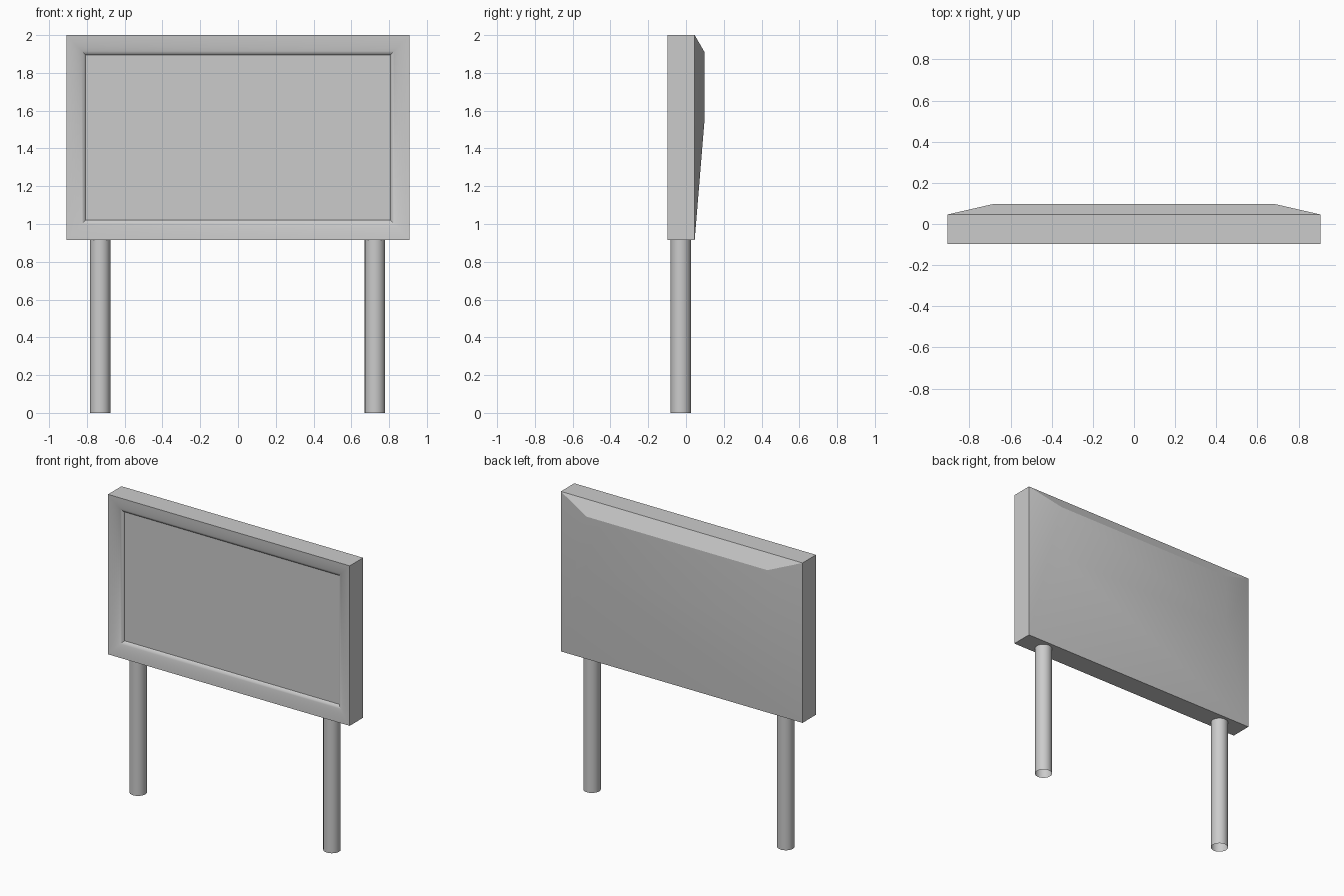
import bpy, bmesh, math

cube = bpy.data.objects.get("Cube")
if cube:
    bpy.data.objects.remove(cube, do_unlink=True)

grey = bpy.data.materials.new("light grey")
grey.use_nodes = True
grey.diffuse_color = (0.6, 0.6, 0.6, 1)
grey.node_tree.nodes["Principled BSDF"].inputs["Base Color"].default_value = (0.6, 0.6, 0.6, 1)

HALF_W, BOTTOM, TOP = 0.907, 0.915, 2.0
FRONT, BACK, BULGE = -0.098, 0.046, 0.098
BORDER_X, BORDER_Z, RECESS = 0.1, 0.105, 0.035


def rect(y, dx=0.0, dz=0.0):
    """Rectangle of the sign outline, inset by dx and dz, at depth y."""
    x, lo, hi = HALF_W - dx, BOTTOM + dz, TOP - dz
    return [(-x, y, lo), (x, y, lo), (x, y, hi), (-x, y, hi)]


def loft(name, loops, cap_last=False):
    """Bridge successive four-cornered loops into a skin."""
    bm = bmesh.new()
    rings = [[bm.verts.new(p) for p in loop] for loop in loops]
    for a, b in zip(rings, rings[1:]):
        for i in range(4):
            j = (i + 1) % 4
            bm.faces.new((a[i], a[j], b[j], b[i]))
    if cap_last:
        bm.faces.new(rings[-1])
    return finish(name, bm)


def finish(name, bm):
    mesh = bpy.data.meshes.new(name)
    bm.to_mesh(mesh)
    bm.free()
    mesh.materials.append(grey)
    obj = bpy.data.objects.new(name, mesh)
    bpy.context.collection.objects.link(obj)
    bpy.ops.object.select_all(action="DESELECT")
    obj.select_set(True)
    bpy.context.view_layer.objects.active = obj
    bpy.ops.object.shade_smooth_by_angle(angle=math.radians(30))
    return obj


# Frame: outer sides, then a rounded border dropping to the recessed panel
STEPS = 10
loops = [rect(BACK)]
for i in range(STEPS + 1):
    a = math.pi / 2 * i / STEPS
    t = math.sin(a)
    drop = RECESS * (0.75 * (1 - math.cos(a)) + 0.25 * t)
    loops.append(rect(FRONT + drop, BORDER_X * t, BORDER_Z * t))
loft("frame", loops)

# Flat display panel
bm = bmesh.new()
bm.faces.new([bm.verts.new(p) for p in rect(FRONT + RECESS, BORDER_X, BORDER_Z)])
finish("display_panel", bm)

# Back housing: sloped sides rising to a raised flat band
RIDGE_X, RIDGE_LOW, RIDGE_HIGH = 0.68, 1.55, 1.91
ridge = [(-RIDGE_X, BULGE, RIDGE_LOW), (RIDGE_X, BULGE, RIDGE_LOW),
         (RIDGE_X, BULGE, RIDGE_HIGH), (-RIDGE_X, BULGE, RIDGE_HIGH)]
housing = loft("back_housing", [rect(BACK), ridge], cap_last=True)
housing.data.flip_normals()

# Two open tubular legs
for name, x in (("right_leg", -0.73), ("left_leg", 0.725)):
    bm = bmesh.new()
    bmesh.ops.create_cone(bm, cap_ends=False, segments=24,
                          radius1=0.054, radius2=0.054, depth=BOTTOM)
    bmesh.ops.translate(bm, verts=bm.verts, vec=(x, -0.028, BOTTOM / 2))
    finish(name, bm)
